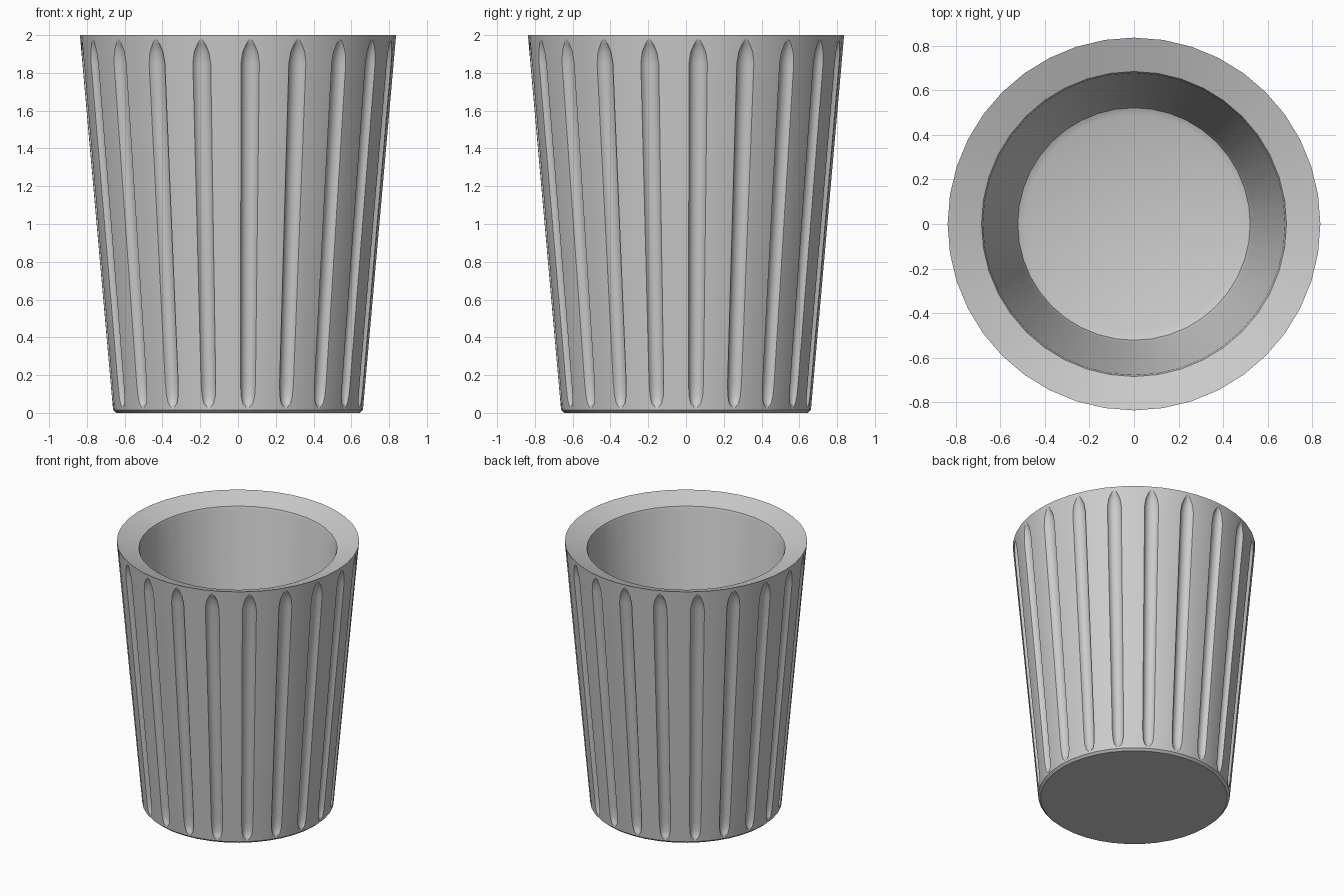
import bpy, bmesh
from math import radians, cos, sin, pi

if "Cube" in bpy.data.objects:
    bpy.data.objects.remove(bpy.data.objects["Cube"])

FLUTES = 20          # grooves around the cup
STEP = 360 / FLUTES  # one groove plus one plain facet

# Outer wall rows: (radius, z, groove half-width in degrees, groove depth)
def wall(z, w, d):
    return (0.66 + 0.0885 * z, z, w, d)

rows = [
    (0.0, 0.0, 0.8, 0),            # base centre
    (0.645, 0.0, 0.8, 0), wall(0.015, 0.8, 0),
    wall(0.03, 0.8, 0), wall(0.05, 2.3, 0.016), wall(0.09, 3.1, 0.027),
    wall(0.16, 3.4, 0.03), wall(0.7, 3.4, 0.03), wall(1.3, 3.4, 0.03),
    wall(1.85, 3.4, 0.03), wall(1.91, 2.8, 0.026), wall(1.95, 1.6, 0.014),
    wall(1.975, 0.5, 0), wall(1.985, 0.5, 0), (0.837, 2.0, 0.5, 0),
    # sloping lip, inner wall and floor
    (0.685, 1.945, 1, 0), (0.678, 1.925, 1, 0), (0.535, 0.22, 1, 0),
    (0.522, 0.185, 1, 0), (0.49, 0.17, 1, 0), (0.0, 0.17, 1, 0),
]
# Groove cross-section: (position across, relative depth)
section = [(-1, 0), (-0.82, 0.5), (-0.5, 0.88), (0, 1), (0.5, 0.88), (0.82, 0.5), (1, 0)]


def ring(bm, r, z, w, d):
    verts = []
    for k in range(FLUTES):
        pts = [(0, 0)] + [(4.5 + s * w, q) for s, q in section] + [(9, 0), (13.5, 0)]
        for a, q in pts:
            # follow the 40-sided outline, then sink the groove
            rad = r * cos(radians(4.5)) / cos(radians(a % 9 - 4.5)) - d * q
            t = radians(k * STEP + a) - pi / 2
            verts.append(bm.verts.new((rad * cos(t), rad * sin(t), z)))
    return verts


bm = bmesh.new()
prev = None
for r, z, w, d in rows:
    cur = [bm.verts.new((0, 0, z))] if r == 0 else ring(bm, r, z, w, d)
    if prev:
        n = max(len(cur), len(prev))
        for i in range(n):
            j = (i + 1) % n
            if len(prev) == 1:
                bm.faces.new((prev[0], cur[j], cur[i]))
            elif len(cur) == 1:
                bm.faces.new((prev[i], prev[j], cur[0]))
            else:
                bm.faces.new((prev[i], prev[j], cur[j], cur[i]))
    prev = cur
bmesh.ops.recalc_face_normals(bm, faces=bm.faces)

mesh = bpy.data.meshes.new("fluted_cup")
bm.to_mesh(mesh)
bm.free()
cup = bpy.data.objects.new("fluted_cup", mesh)
bpy.context.collection.objects.link(cup)
bpy.context.view_layer.objects.active = cup
cup.select_set(True)
bpy.ops.object.shade_smooth_by_angle(angle=radians(40))
